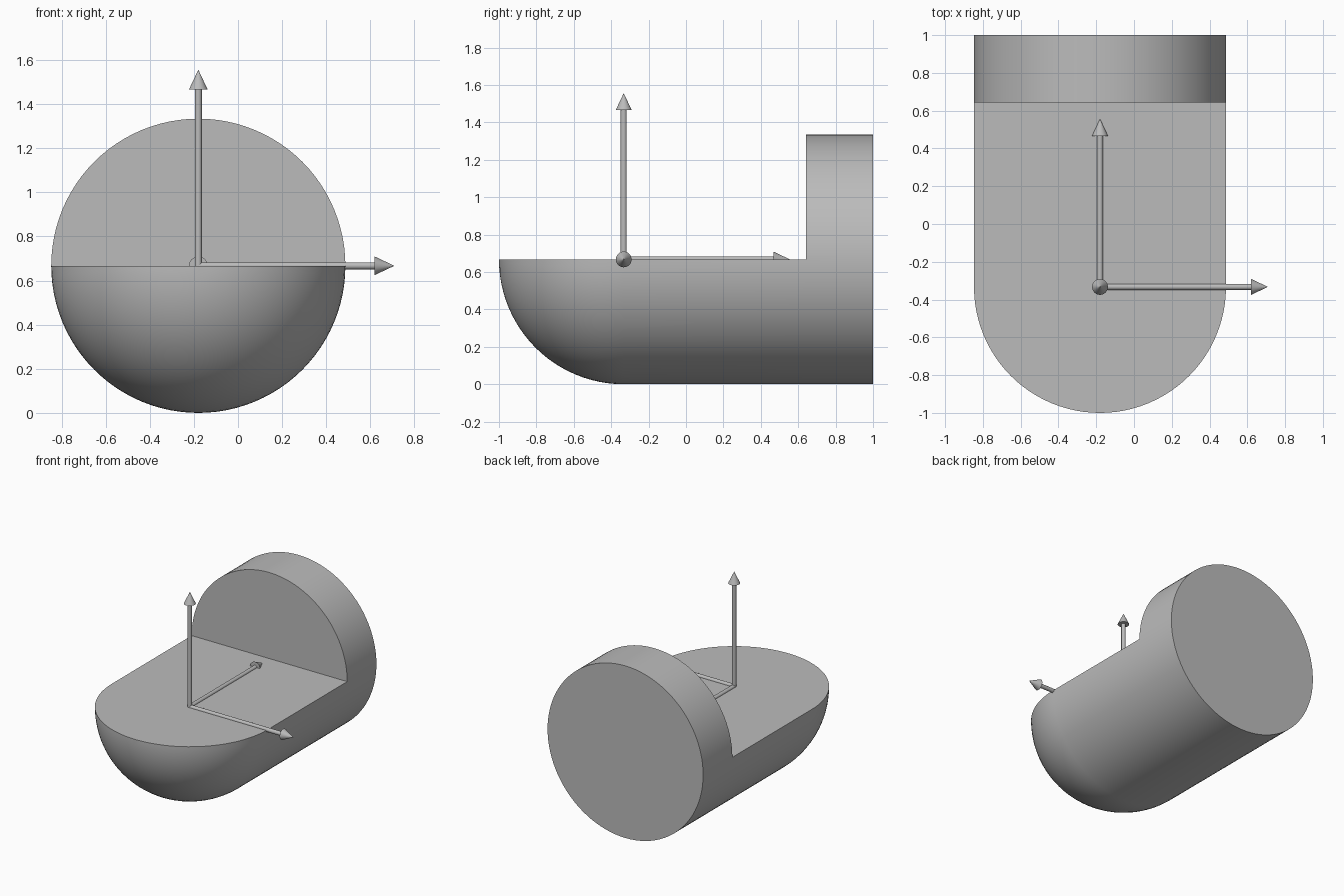
import bpy
import bmesh
from math import pi, sin, cos
from mathutils import Vector

if "Cube" in bpy.data.objects:
    bpy.data.objects.remove(bpy.data.objects["Cube"], do_unlink=True)

ORIGIN = Vector((-0.18, -0.333, 0.667))
R = 0.667           # body radius
WALL, BACK = 0.975, 1.333   # distances behind the dome centre
SEG, RINGS = 96, 24


def make_material(name, value):
    mat = bpy.data.materials.new(name)
    mat.use_nodes = True
    color = (value, value, value, 1)
    mat.diffuse_color = color
    mat.node_tree.nodes["Principled BSDF"].inputs["Base Color"].default_value = color
    return mat


grey = make_material("plain grey", 0.5)


def finish(name, bm):
    bmesh.ops.recalc_face_normals(bm, faces=bm.faces)
    mesh = bpy.data.meshes.new(name)
    bm.to_mesh(mesh)
    bm.free()
    mesh.materials.append(grey)
    obj = bpy.data.objects.new(name, mesh)
    obj.location = ORIGIN
    bpy.context.collection.objects.link(obj)
    bpy.ops.object.select_all(action="DESELECT")
    obj.select_set(True)
    bpy.context.view_layer.objects.active = obj
    bpy.ops.object.shade_smooth_by_angle(angle=pi / 6)
    return obj


def lathe(bm, profile, segments):
    """Rings of (radius, y) around the y axis, closed by a tip and a flat end."""
    rings = [[bm.verts.new((r * cos(2 * pi * i / segments), y,
                            r * sin(2 * pi * i / segments)))
              for i in range(segments)] for r, y in profile]
    for a, b in zip(rings, rings[1:]):
        for i in range(segments):
            j = (i + 1) % segments
            bm.faces.new((a[i], a[j], b[j], b[i]))
    bm.faces.new(rings[0])
    bm.faces.new(rings[-1])
    bmesh.ops.remove_doubles(bm, verts=bm.verts, dist=1e-5)
    return rings


# Rounded body: dome and cylinder, with the upper front quarter cut away
bm = bmesh.new()
dome = [(R * sin(t * pi / 2 / RINGS), -R * cos(t * pi / 2 / RINGS))
        for t in range(1, RINGS + 1)]
lathe(bm, [(0.0005, -R)] + dome + [(R, WALL), (R, BACK)], SEG)
cut = [f for f in bm.faces if f.calc_center_median().y < WALL
       and f.calc_center_median().z > 1e-5]
nose = [f for f in bm.faces if f.calc_center_median().y < -R + 1e-6]
bmesh.ops.delete(bm, geom=list(set(cut + nose)), context="FACES")

# Flat deck, and the upright wall standing on it
deck = [v for v in bm.verts if abs(v.co.z) < 1e-5 and v.co.y < WALL + 1e-5]
left = sorted((v for v in deck if v.co.x > 0), key=lambda v: v.co.y)
right = sorted((v for v in deck if v.co.x < 0), key=lambda v: -v.co.y)
bm.faces.new(left + right)
wall = [v for v in bm.verts if abs(v.co.y - WALL) < 1e-5 and v.co.z > -1e-5]
bm.faces.new(sorted(wall, key=lambda v: v.co.x))
finish("rounded_body", bm)


# Three matching arrows from the dome centre
def arrow(name, rotation):
    bm = bmesh.new()
    lathe(bm, [(0.016, 0), (0.016, 0.8), (0.042, 0.8), (0.0005, 0.888)], 32)
    obj = finish(name, bm)
    obj.rotation_euler = rotation


arrow("side_arrow", (0, 0, -pi / 2))
arrow("back_arrow", (0, 0, 0))
arrow("upright_arrow", (pi / 2, 0, 0))
